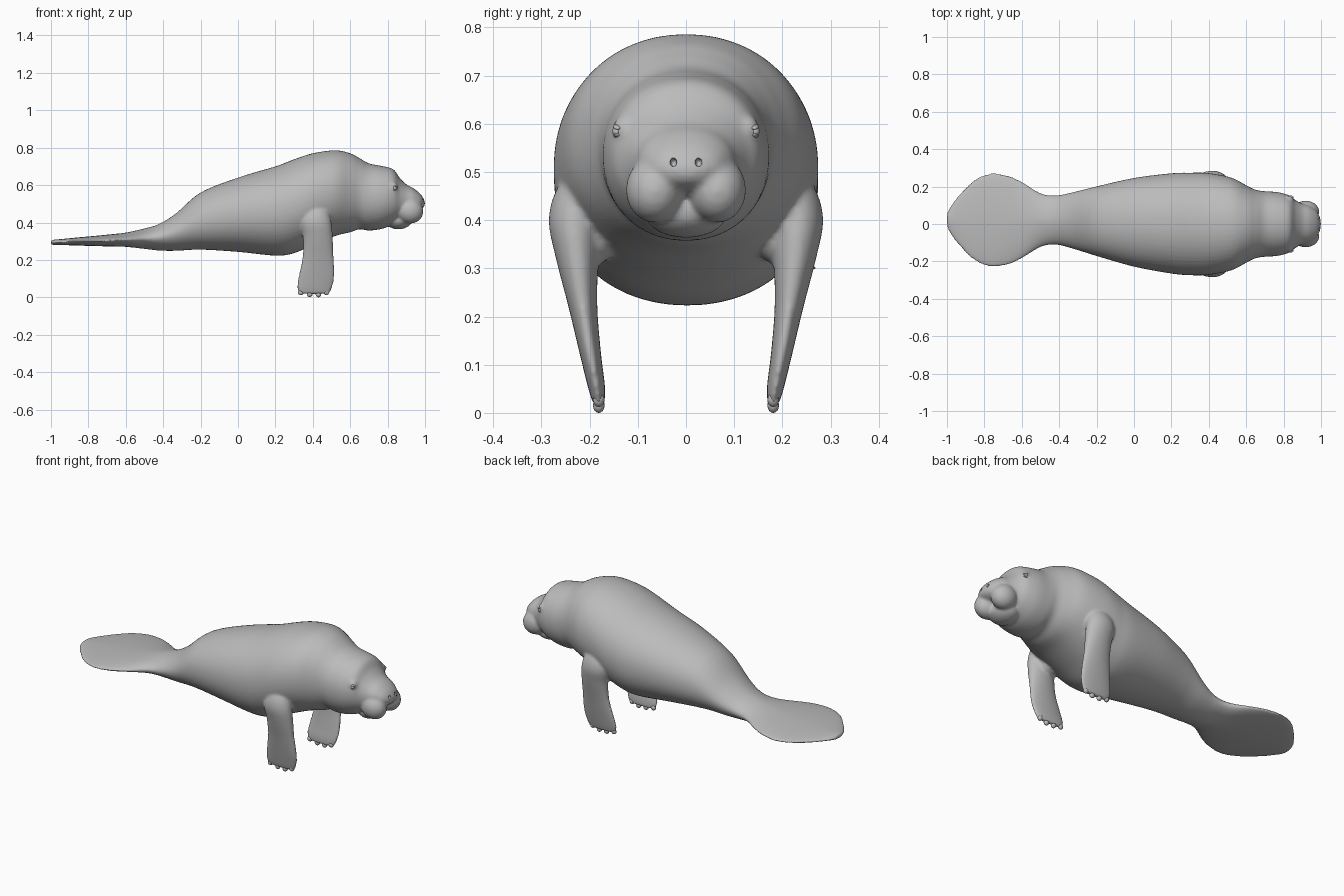
import bpy, bmesh, math
from mathutils import Matrix, Vector

if "Cube" in bpy.data.objects:
    bpy.data.objects.remove(bpy.data.objects["Cube"])

skin = bpy.data.materials.new("grey_skin")
skin.diffuse_color = (0.5, 0.5, 0.5, 1)
skin.use_nodes = True
skin.node_tree.nodes["Principled BSDF"].inputs["Base Color"].default_value = skin.diffuse_color


def spline(rows, steps):
    """Catmull-Rom interpolation through rows of numbers."""
    out = []
    for i in range(len(rows) - 1):
        a, b, c, d = (rows[max(0, min(len(rows) - 1, i + k))] for k in (-1, 0, 1, 2))
        for s in range(steps):
            t = s / steps
            out.append([0.5 * (2 * q + (r - p) * t + (2 * p - 5 * q + 4 * r - w) * t * t
                               + (3 * q - p - 3 * r + w) * t ** 3)
                        for p, q, r, w in zip(a, b, c, d)])
    return out + [list(rows[-1])]


def sup(v, p):
    return math.copysign(abs(v) ** (2 / p), v)


def loft(bm, rings):
    """Skin a list of point rings and cap both ends."""
    vs = [[bm.verts.new(p) for p in r] for r in rings]
    n = len(vs[0])
    for a, b in zip(vs, vs[1:]):
        for i in range(n):
            bm.faces.new((a[i], a[(i + 1) % n], b[(i + 1) % n], b[i]))
    bm.faces.new(vs[0][::-1])
    bm.faces.new(vs[-1])


def blob(bm, c, r, rot=0.0, seg=24):
    m = Matrix.Translation(c) @ Matrix.Rotation(rot, 4, 'Y') @ Matrix.Diagonal((*r, 1))
    bmesh.ops.create_uvsphere(bm, u_segments=seg, v_segments=seg // 2, radius=1, matrix=m)


def finish(bm, name):
    bmesh.ops.recalc_face_normals(bm, faces=bm.faces)
    for f in bm.faces:
        f.smooth = True
    me = bpy.data.meshes.new(name)
    bm.to_mesh(me)
    bm.free()
    me.materials.append(skin)
    ob = bpy.data.objects.new(name, me)
    bpy.context.collection.objects.link(ob)
    return ob


# Trunk, tail paddle and head: x, top z, bottom z, half width
PROFILE = [
    (-1.0, .304, .282, .03), (-.985, .308, .28, .07), (-.93, .313, .279, .145),
    (-.86, .32, .277, .212), (-.77, .328, .274, .25), (-.68, .337, .272, .242),
    (-.6, .346, .27, .206), (-.5, .368, .259, .145), (-.42, .393, .25, .132),
    (-.33, .45, .249, .15), (-.2, .56, .255, .186), (0, .64, .243, .237),
    (.2, .70, .223, .268), (.3, .738, .236, .274), (.4, .77, .28, .272),
    (.52, .786, .328, .248), (.6, .77, .348, .207), (.65, .744, .364, .183),
    (.7, .716, .357, .175), (.77, .702, .366, .17), (.83, .685, .39, .153),
    (.865, .638, .41, .127), (.9, .604, .43, .108), (.94, .582, .452, .094),
    (.975, .553, .468, .07), (.993, .526, .482, .04), (.999, .51, .495, .015)]

bm = bmesh.new()
rings = []
for x, top, bot, w in spline(PROFILE, 5):
    yc = .021 * max(0, min(1, (.3 - x) / .7))
    p = 1.65 if x < -.5 else min(2.1, 1.65 + (x + .5) * 1.5)
    mid, h = (top + bot) / 2, (top - bot) / 2
    ring = []
    for i in range(56):
        a = math.tau * i / 56
        ring.append((x, yc + w * sup(math.cos(a), p), mid + h * sup(math.sin(a), p)))
    rings.append(ring)
loft(bm, rings)

# Chin
blob(bm, (.865, 0, .412), (.072, .085, .048), -.15)

# Flippers: z, x centre, half x, y centre, half y
FLIPPER = [
    (.50, .42, .04, .20, .03), (.465, .417, .066, .222, .046), (.40, .417, .083, .231, .054),
    (.32, .427, .08, .226, .044), (.22, .428, .083, .214, .030), (.12, .421, .096, .198, .022),
    (.055, .410, .096, .186, .018), (.018, .407, .082, .181, .012)]
for s in (-1, 1):
    loft(bm, [[(xc + hx * math.cos(math.tau * i / 32),
                s * (yc + hy * math.sin(math.tau * i / 32)), z) for i in range(32)]
              for z, xc, hx, yc, hy in spline(FLIPPER, 4)])
    # Drooping upper lip lobes with the cleft between them
    blob(bm, (.918, s * .065, .463), (.074, .06, .068), .35)
    # Armpit fold and neck fold
    blob(bm, (.41, s * .185, .36), (.06, .04, .05))
    # Brow around the eye
    blob(bm, (.825, s * .128, .588), (.03, .024, .03))
body = finish(bm, "body")

# Nostril cutters
bm = bmesh.new()
for s in (-1, 1):
    blob(bm, (.992, s * .026, .52), (.018, .007, .009), 0, 16)
cutter = finish(bm, "nostril_cutter")
cutter.hide_render = True

# Fuse the parts into one soft skin, then cut the nostrils
m = body.modifiers.new("fuse", 'REMESH')
m.mode = 'VOXEL'
m.voxel_size = .0075
m.use_smooth_shade = True
m = body.modifiers.new("soften", 'SMOOTH')
m.factor = .5
m.iterations = 6
m = body.modifiers.new("nostrils", 'BOOLEAN')
m.operation = 'DIFFERENCE'
m.object = cutter
m.solver = 'EXACT'
bpy.context.view_layer.update()
me = bpy.data.meshes.new_from_object(body.evaluated_get(bpy.context.evaluated_depsgraph_get()))
body.modifiers.clear()
body.data = me
me.materials.clear()
me.materials.append(skin)
bpy.data.objects.remove(cutter)

# Eyes with lids, and four nails per flipper
eyes, nails = bmesh.new(), bmesh.new()
for s in (-1, 1):
    blob(eyes, (.838, s * .143, .584), (.011, .01, .01), 0, 16)
    blob(eyes, (.837, s * .142, .594), (.017, .009, .005), .25, 16)
    blob(eyes, (.837, s * .142, .575), (.014, .008, .004), -.2, 16)
    for x, z in ((.336, .026), (.383, .016), (.43, .015), (.472, .027)):
        blob(nails, (x, s * .181, z), (.015, .012, .015), 0, 16)
finish(eyes, "eyes")
finish(nails, "nails")
